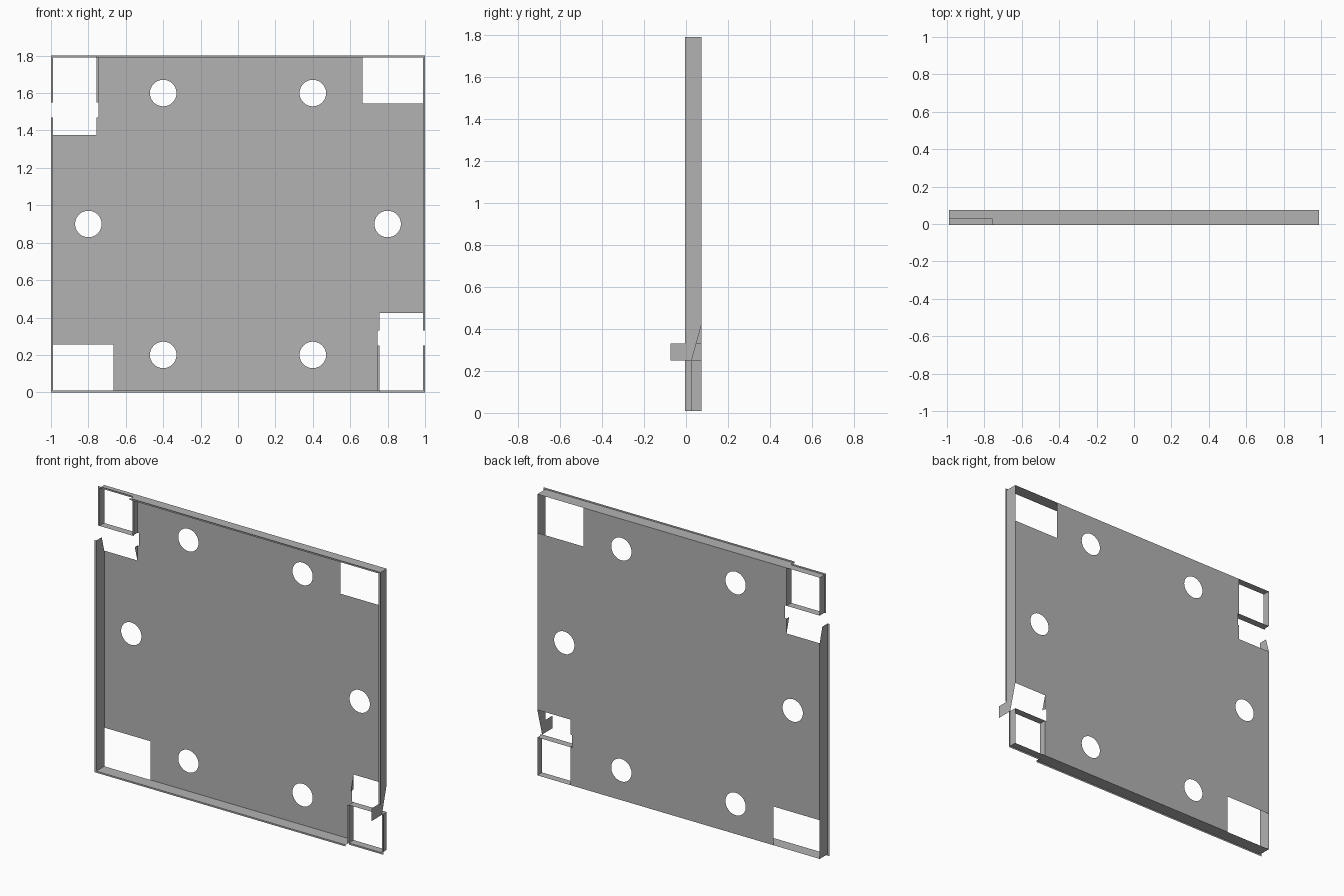
import bpy, bmesh, math

cube = bpy.data.objects.get("Cube")
if cube:
    bpy.data.objects.remove(cube, do_unlink=True)

grey = bpy.data.materials.new("sheet grey")
grey.use_nodes = True
grey.diffuse_color = (0.45, 0.45, 0.45, 1)
grey.node_tree.nodes["Principled BSDF"].inputs["Base Color"].default_value = grey.diffuse_color

# Depths of the front lip, recessed corner lip and back plate
FRONT, STEP, BACK = -0.005, 0.027, 0.075
# Half sizes of the walls and of the lip, and the height of the centre
WX, WZ, LX, LZ, MID = 0.989, 0.89, 1.0, 0.9, 0.9
# Clip corner: inner wall, ramp top, slot top, shelf (heights from centre)
INNER, RAMP, SLOT, SHELF = 0.757, -0.475, -0.57, -0.65
SLOPE_Y = BACK + (STEP - BACK) * (RAMP - SLOT) / (RAMP - SHELF)


def finish(name, bm):
    bmesh.ops.remove_doubles(bm, verts=bm.verts, dist=0.0001)
    mesh = bpy.data.meshes.new(name)
    bm.to_mesh(mesh)
    bm.free()
    mesh.materials.append(grey)
    bpy.context.collection.objects.link(bpy.data.objects.new(name, mesh))


def sheets(name, polygons, turn):
    """Thin sheet faces, optionally turned half way round the centre."""
    bm = bmesh.new()
    for poly in polygons:
        bm.faces.new([bm.verts.new((turn * x, y, MID + turn * z)) for x, y, z in poly])
    finish(name, bm)


def side_sheet(x, outline):
    return [(x, y, z) for y, z in outline]


def flat(y, x0, x1, z0, z1):
    return [(x0, y, z0), (x1, y, z0), (x1, y, z1), (x0, y, z1)]


def level(z, x0, x1, y0, y1):
    return [(x0, y0, z), (x1, y0, z), (x1, y1, z), (x0, y1, z)]


# Back plate with notched corners and six round holes
half = [(0.665, WZ), (0.665, 0.645), (WX, 0.645), (WX, RAMP), (INNER, RAMP),
        (INNER, SLOT), (INNER - 0.01, SLOT), (INNER - 0.01, SHELF),
        (INNER, SHELF), (INNER, -WZ)]
loops = [half + [(-x, -z) for x, z in half]]
for cx, cz in ((-0.4, 0.7), (0.4, 0.7), (-0.8, 0), (0.8, 0), (-0.4, -0.7), (0.4, -0.7)):
    angles = [math.tau * i / 40 for i in range(40)]
    loops.append([(cx + 0.071 * math.cos(a), cz + 0.071 * math.sin(a)) for a in angles])
bm = bmesh.new()
edges = []
for loop in loops:
    verts = [bm.verts.new((x, BACK, MID + z)) for x, z in loop]
    edges += [bm.edges.new((v, verts[i - 1])) for i, v in enumerate(verts)]
bmesh.ops.triangle_fill(bm, edges=edges, use_beauty=True, normal=(0, 1, 0))
finish("back_plate", bm)

for turn, side, end in ((1, "left", "bottom"), (-1, "right", "top")):
    # Side wall ending in a ramp; only one side carries the ramp on to the tab
    wall = [(FRONT, WZ), (BACK, WZ), (BACK, RAMP), (SLOPE_Y, SLOT), (FRONT, SLOT)]
    sheets(side + "_wall", [side_sheet(WX, wall)], turn)
    if turn == 1:
        tab = [(-BACK, SLOT), (SLOPE_Y, SLOT), (STEP, SHELF), (-BACK, SHELF)]
        sheets("snap_tab", [side_sheet(WX, tab)], turn)

    # End wall
    sheets(end + "_wall", [level(-WZ, -WX, INNER, FRONT, BACK)], turn)

    # Outward lip along the front edge
    sheets(side + "_lip", [flat(FRONT, WX, LX, SLOT, LZ)], turn)
    sheets(end + "_lip", [flat(FRONT, -LX, INNER, -LZ, -WZ)], turn)

    # Recessed open corner box with its shelf
    box = [(STEP, -WZ), (BACK, -WZ), (BACK, SHELF), (STEP, SHELF)]
    sheets(end + "_corner_box", [
        side_sheet(WX, box), side_sheet(INNER, box),
        level(-WZ, INNER, WX, STEP, BACK), level(SHELF, INNER, WX, STEP, BACK)], turn)
    sheets(end + "_corner_lip", [
        flat(STEP, WX, LX, -LZ, SHELF), flat(STEP, INNER, WX, -LZ, -WZ),
        flat(STEP, INNER - 0.01, INNER, -WZ, SHELF)], turn)

    # Inner ramp fin beside the slot
    fin = [(BACK, RAMP), (SLOPE_Y, SLOT), (BACK, SLOT)]
    sheets(end + "_ramp_fin", [side_sheet(INNER, fin)], turn)
